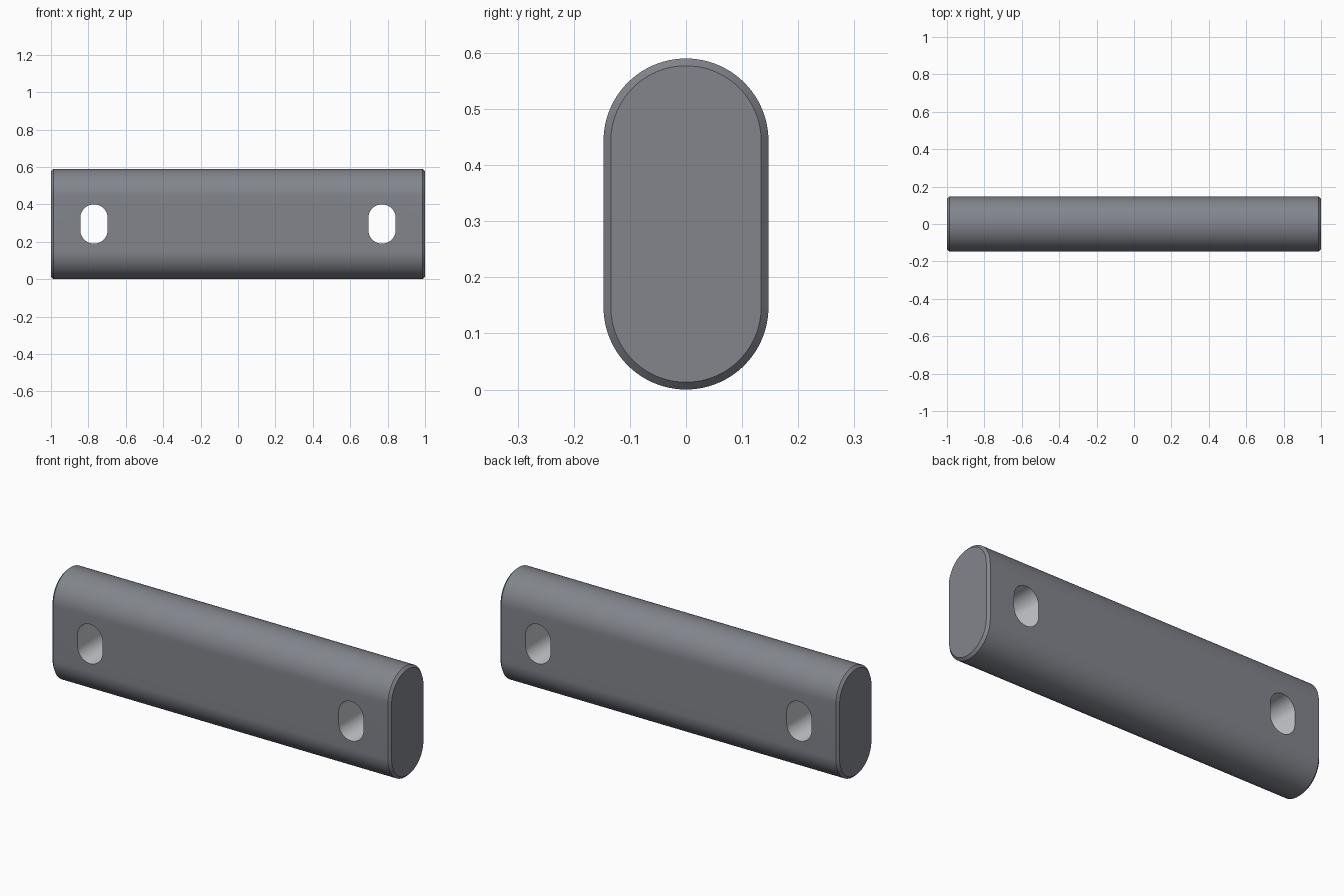
import bpy, bmesh, math

if "Cube" in bpy.data.objects:
    bpy.data.objects.remove(bpy.data.objects["Cube"])

MID_Z = 0.295


def stadium(radius, half_straight, seg=32):
    """Upright slot outline as (across, up) points, counter-clockwise."""
    pts = []
    for start, shift in ((0, half_straight), (math.pi, -half_straight)):
        for i in range(seg + 1):
            a = start + math.pi * i / seg
            pts.append((radius * math.cos(a), shift + radius * math.sin(a)))
    return pts


def loft(name, rings):
    """Skin a list of equal-length point rings and cap both ends."""
    bm = bmesh.new()
    loops = [[bm.verts.new(p) for p in ring] for ring in rings]
    n = len(loops[0])
    for a, b in zip(loops, loops[1:]):
        for i in range(n):
            j = (i + 1) % n
            bm.faces.new((a[i], a[j], b[j], b[i]))
    bm.faces.new(loops[0])
    bm.faces.new(loops[-1])
    bmesh.ops.recalc_face_normals(bm, faces=bm.faces)
    mesh = bpy.data.meshes.new(name)
    bm.to_mesh(mesh)
    bm.free()
    obj = bpy.data.objects.new(name, mesh)
    bpy.context.collection.objects.link(obj)
    return obj


# Bar with rounded top and bottom and chamfered ends
R, CH = 0.147, 0.013
bar = loft("bar", [[(x, y, MID_Z + z) for y, z in stadium(r, MID_Z - R, 48)]
                   for x, r in ((-1, R - CH), (-1 + CH, R), (1 - CH, R), (1, R - CH))])

# Dark body, lighter slot walls
for name, color in (("dark_steel", (0.225, 0.235, 0.265, 1)),
                    ("light_steel", (0.58, 0.60, 0.63, 1))):
    mat = bpy.data.materials.new(name)
    mat.diffuse_color = color
    mat.use_nodes = True
    mat.node_tree.nodes["Principled BSDF"].inputs["Base Color"].default_value = mat.diffuse_color
    bar.data.materials.append(mat)

# Slotted mounting holes through both ends
bpy.context.view_layer.objects.active = bar
bar.select_set(True)
for side in (-1, 1):
    cutter = loft("slot_cutter", [[(side * 0.77 + x, y, MID_Z + z)
                                   for x, z in stadium(0.073, 0.032)] for y in (-0.3, 0.3)])
    cutter.hide_render = True
    mod = bar.modifiers.new("slot", 'BOOLEAN')
    mod.operation = 'DIFFERENCE'
    mod.solver = 'EXACT'
    mod.object = cutter
    bpy.ops.object.modifier_apply(modifier=mod.name)
    bpy.data.objects.remove(cutter)

# Slot walls are the only faces centred inside the bar
for face in bar.data.polygons:
    c = face.center
    inside = abs(c.x) < 0.9 and abs(c.y) < 0.1 and abs(c.z - MID_Z) < 0.15
    face.material_index = 1 if inside else 0

bpy.ops.object.shade_smooth_by_angle(angle=math.radians(30))
